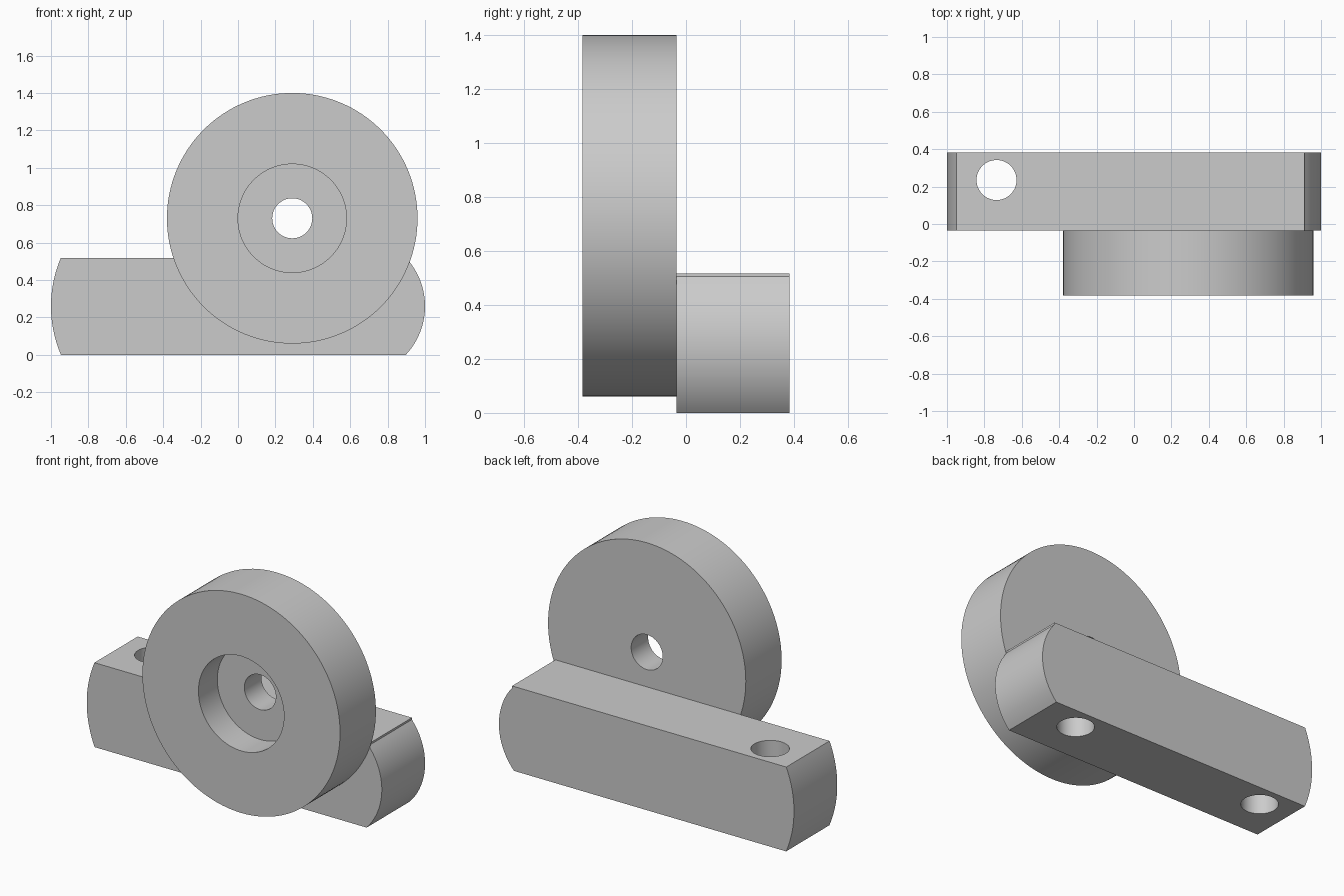
import bpy, bmesh, math
from mathutils import Matrix, Vector

cube = bpy.data.objects.get("Cube")
if cube:
    bpy.data.objects.remove(cube, do_unlink=True)

grey = bpy.data.materials.new("plain grey")
grey.use_nodes = True
colour = (0.6, 0.6, 0.6, 1)
grey.diffuse_color = colour
grey.node_tree.nodes["Principled BSDF"].inputs["Base Color"].default_value = colour


def add_object(name, bm):
    bmesh.ops.recalc_face_normals(bm, faces=bm.faces)
    mesh = bpy.data.meshes.new(name)
    bm.to_mesh(mesh)
    bm.free()
    mesh.materials.append(grey)
    obj = bpy.data.objects.new(name, mesh)
    bpy.context.collection.objects.link(obj)
    return obj


def smooth(obj):
    bpy.ops.object.select_all(action="DESELECT")
    obj.select_set(True)
    bpy.context.view_layer.objects.active = obj
    bpy.ops.object.shade_smooth_by_angle(angle=math.radians(30))


def end_arc(cx, radius, z0, z1, side, steps=24):
    """Points of a rounded bar end, from height z0 to z1."""
    a0, a1 = (math.asin((z - 0.26) / radius) for z in (z0, z1))
    angles = [a0 + (a1 - a0) * i / steps for i in range(steps + 1)]
    return [(cx + side * radius * math.cos(a), 0.26 + radius * math.sin(a)) for a in angles]


def drill(target, x, y, z0, z1, radius):
    """Cut a vertical round hole."""
    bm = bmesh.new()
    bmesh.ops.create_cone(bm, cap_ends=True, segments=64, radius1=radius, radius2=radius,
                          depth=z1 - z0, matrix=Matrix.Translation((x, y, (z0 + z1) / 2)))
    cutter = add_object("hole_cutter", bm)
    cutter.hide_render = True
    mod = target.modifiers.new("hole", "BOOLEAN")
    mod.operation, mod.solver, mod.object = "DIFFERENCE", "EXACT", cutter
    bpy.context.view_layer.objects.active = target
    bpy.ops.object.modifier_apply(modifier=mod.name)
    bpy.data.objects.remove(cutter, do_unlink=True)


# Base bar: side profile with two rounded ends, extruded along y
FRONT, BACK, TOP = -0.036, 0.383, 0.517
right_end = end_arc(0.62, 0.38, 0, 0.505, 1)
left_end = end_arc(-0.34, 0.66, 0, TOP, -1)
profile = right_end + [(right_end[-1][0], TOP)] + left_end[::-1]
bm = bmesh.new()
face = bm.faces.new([bm.verts.new((x, FRONT, z)) for x, z in profile])
extruded = bmesh.ops.extrude_face_region(bm, geom=[face])["geom"]
bmesh.ops.translate(bm, vec=(0, BACK - FRONT, 0),
                    verts=[g for g in extruded if isinstance(g, bmesh.types.BMVert)])
bar = add_object("base_bar", bm)

# Through hole at one end, blind hole under the other
drill(bar, -0.735, 0.235, -0.1, 0.7, 0.107)
drill(bar, 0.63, 0.235, -0.1, 0.32, 0.107)
smooth(bar)

# Disc with a counterbore and a through hole, spun around its axis
bm = bmesh.new()
section = [(0.107, -0.036), (0.67, -0.036), (0.67, -0.383),
           (0.29, -0.383), (0.29, -0.2), (0.107, -0.2)]
centre = Vector((0.29, 0, 0.73))
verts = [bm.verts.new(centre + Vector((r, y, 0))) for r, y in section]
edges = [bm.edges.new((v, verts[i - 1])) for i, v in enumerate(verts)]
bmesh.ops.spin(bm, geom=verts + edges, cent=centre, axis=(0, 1, 0),
               angle=math.tau, steps=128, use_merge=True)
bmesh.ops.remove_doubles(bm, verts=bm.verts, dist=0.0001)
smooth(add_object("disc", bm))
